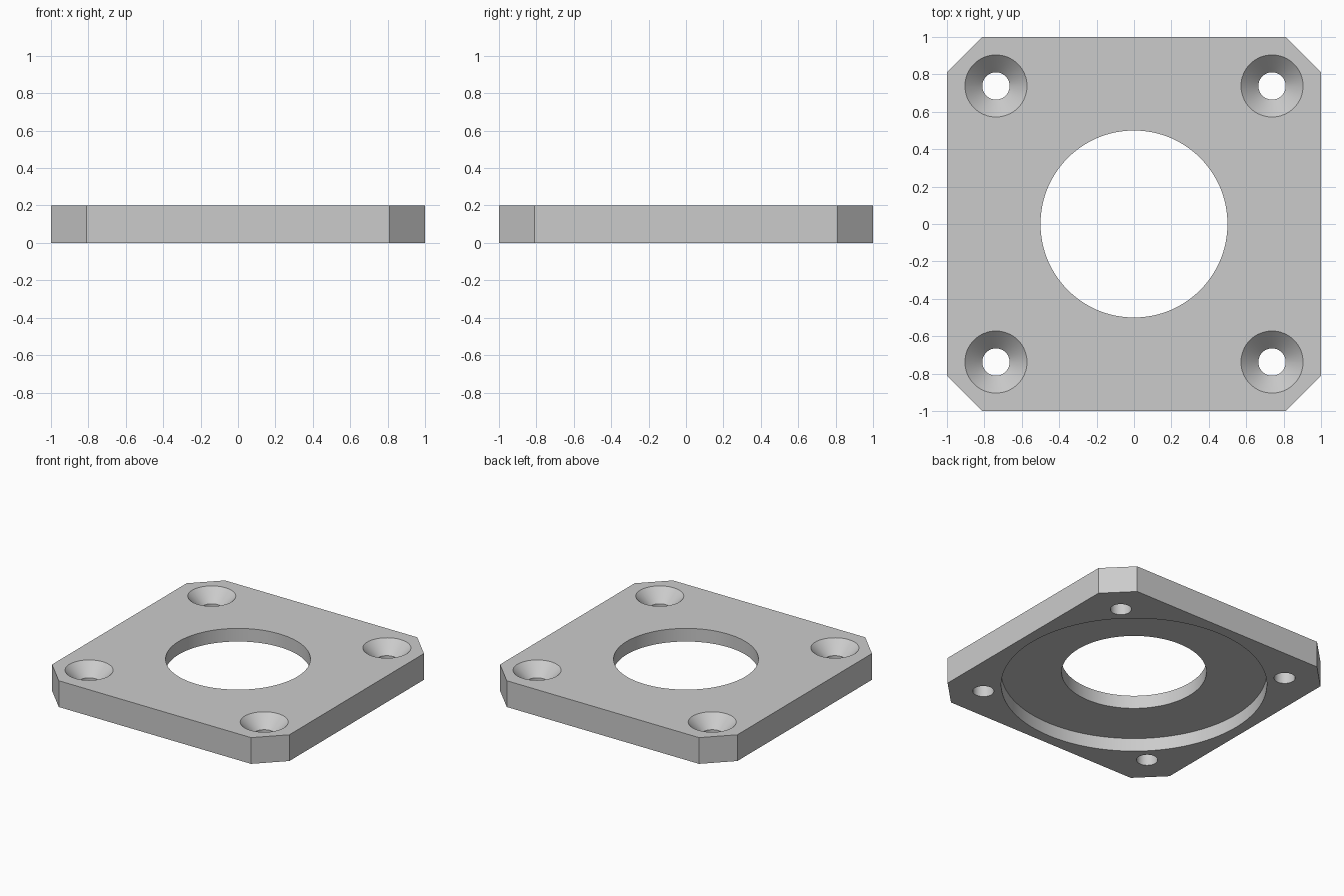
import bpy
import bmesh
from math import radians, cos, sin, tau

if "Cube" in bpy.data.objects:
    bpy.data.objects.remove(bpy.data.objects["Cube"], do_unlink=True)

THICK = 0.2
CORNER = 0.81        # where the corner chamfers begin
HOLE_AT = 0.738      # screw hole offset from the centre
SCREW_R, SINK_R = 0.073, 0.166
BORE_R, RECESS_R, RECESS_DEPTH = 0.5, 0.917, 0.1
OVER = 0.05          # cutter overshoot

steel = bpy.data.materials.new("plain grey")
steel.use_nodes = True
grey = (0.6, 0.6, 0.6, 1)
steel.diffuse_color = grey
steel.node_tree.nodes["Principled BSDF"].inputs["Base Color"].default_value = grey


def finish(name, bm):
    bmesh.ops.recalc_face_normals(bm, faces=bm.faces)
    mesh = bpy.data.meshes.new(name)
    bm.to_mesh(mesh)
    bm.free()
    mesh.materials.append(steel)
    obj = bpy.data.objects.new(name, mesh)
    bpy.context.collection.objects.link(obj)
    return obj


def turned(name, profile, x=0, y=0, sides=96):
    """Closed solid turned about a vertical axis from (radius, z) points."""
    bm = bmesh.new()
    rings = [[bm.verts.new((x + r * cos(tau * i / sides), y + r * sin(tau * i / sides), z))
              for i in range(sides)] for r, z in profile]
    for low, high in zip(rings, rings[1:]):
        for i in range(sides):
            j = (i + 1) % sides
            bm.faces.new((low[i], low[j], high[j], high[i]))
    bm.faces.new(rings[0])
    bm.faces.new(rings[-1])
    return finish(name, bm)


# Square plate with chamfered corners
bm = bmesh.new()
outline = []
for sx, sy in ((1, 1), (-1, 1), (-1, -1), (1, -1)):
    pair = [(sx, sy * CORNER), (sx * CORNER, sy)]
    outline += pair if sx * sy > 0 else pair[::-1]
base = bm.faces.new([bm.verts.new((x, y, 0)) for x, y in outline])
top = bmesh.ops.extrude_face_region(bm, geom=[base])["geom"]
bmesh.ops.translate(bm, vec=(0, 0, THICK),
                    verts=[v for v in top if isinstance(v, bmesh.types.BMVert)])
plate = finish("flange_plate", bm)

# Stepped cutter: underside recess and central bore
cutters = [turned("bore_cutter", [(RECESS_R, -OVER), (RECESS_R, RECESS_DEPTH),
                                  (BORE_R, RECESS_DEPTH), (BORE_R, THICK + OVER)], sides=128)]

# Countersunk screw holes
sink_z = THICK - (SINK_R - SCREW_R)
for sx in (-1, 1):
    for sy in (-1, 1):
        cutters.append(turned("screw_hole_cutter",
                              [(SCREW_R, -OVER), (SCREW_R, sink_z), (SINK_R, THICK),
                               (SINK_R + OVER, THICK + OVER)],
                              sx * HOLE_AT, sy * HOLE_AT, 64))

# Cut the plate, then drop the cutters
bpy.ops.object.select_all(action="DESELECT")
plate.select_set(True)
bpy.context.view_layer.objects.active = plate
for cutter in cutters:
    cutter.hide_render = True
    cut = plate.modifiers.new("cut", "BOOLEAN")
    cut.operation = "DIFFERENCE"
    cut.solver = "EXACT"
    cut.object = cutter
    bpy.ops.object.modifier_apply(modifier=cut.name)
    bpy.data.objects.remove(cutter, do_unlink=True)

bpy.ops.object.shade_smooth_by_angle(angle=radians(30))
